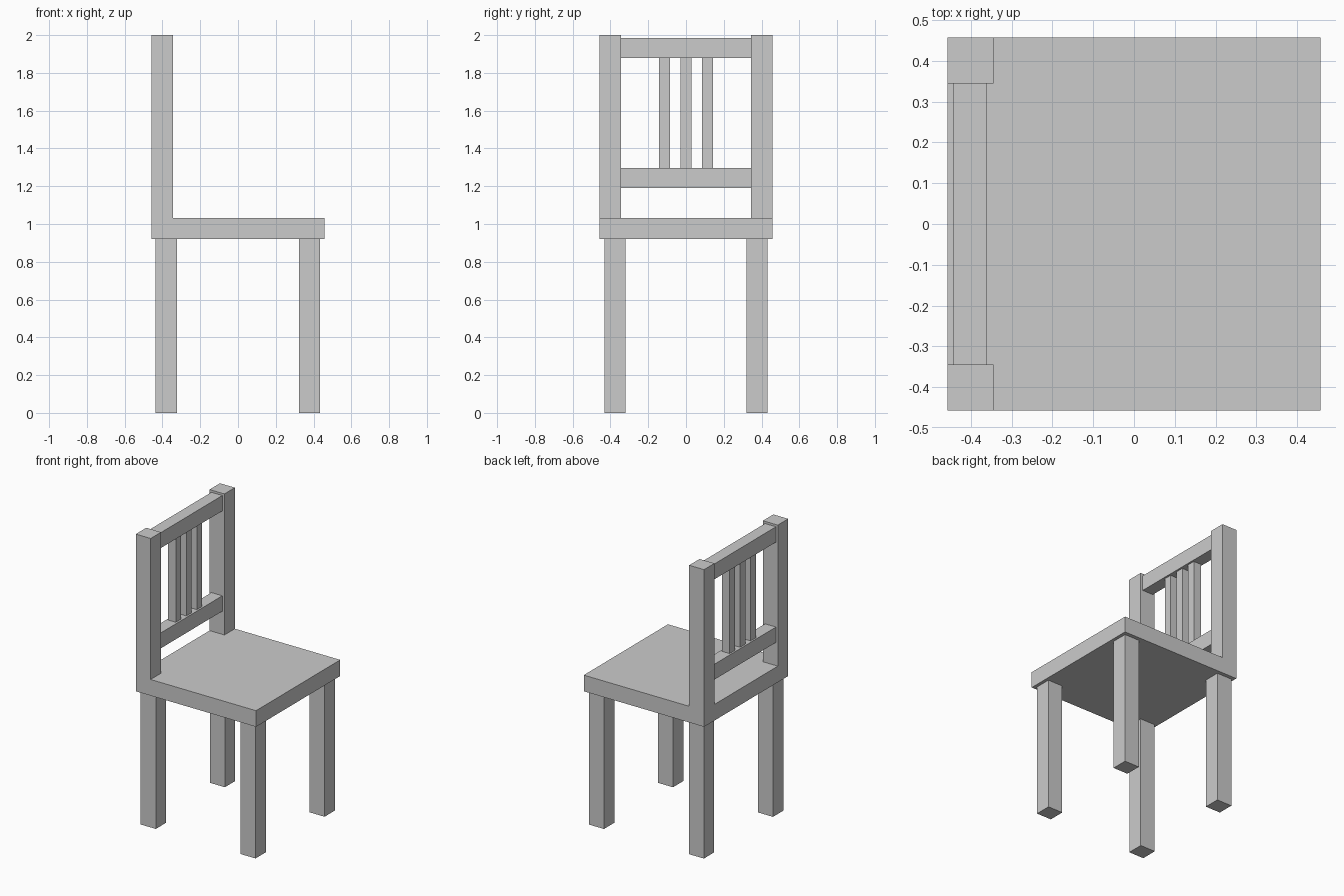
import bpy, bmesh
from mathutils import Vector, Matrix

if "Cube" in bpy.data.objects:
    bpy.data.objects.remove(bpy.data.objects["Cube"])


def box_bm(x, y, z):
    bm = bmesh.new()
    size = Matrix.Diagonal((x[1] - x[0], y[1] - y[0], z[1] - z[0], 1))
    mid = Matrix.Translation((sum(x) / 2, sum(y) / 2, sum(z) / 2))
    bmesh.ops.create_cube(bm, size=1, matrix=mid @ size)
    return bm


def finish(name, bm):
    bmesh.ops.recalc_face_normals(bm, faces=bm.faces)
    mesh = bpy.data.meshes.new(name)
    bm.to_mesh(mesh)
    bm.free()
    bpy.context.collection.objects.link(bpy.data.objects.new(name, mesh))


def box(name, x, y, z):
    finish(name, box_bm(x, y, z))


HALF, POST = 0.457, 0.344
SEAT_LOW, SEAT_TOP = 0.92, 1.031

# Seat with the two back posts extruded from its rear corners
bm = box_bm((-HALF, HALF), (-HALF, HALF), (SEAT_LOW, SEAT_TOP))
for co, no in (((-POST, 0, 0), (1, 0, 0)), ((0, POST, 0), (0, 1, 0)), ((0, -POST, 0), (0, 1, 0))):
    bmesh.ops.bisect_plane(bm, geom=bm.verts[:] + bm.edges[:] + bm.faces[:],
                           plane_co=co, plane_no=no)
bm.normal_update()
corners = [f for f in bm.faces if f.normal.z > 0.9
           and f.calc_center_median().x < -POST and abs(f.calc_center_median().y) > POST]
for f in bmesh.ops.extrude_discrete_faces(bm, faces=corners)["faces"]:
    bmesh.ops.translate(bm, verts=f.verts, vec=Vector((0, 0, 2 - SEAT_TOP)))
finish("seat_and_back_posts", bm)

# Legs
for side, y in (("right", (-0.431, -0.319)), ("left", (0.319, 0.431))):
    box("front_leg_" + side, (0.322, 0.435), y, (0, SEAT_LOW))
    box("rear_leg_" + side, (-0.438, -0.323), y, (0, SEAT_LOW))

# Back rails
for name, z in (("lower_rail", (1.19, 1.296)), ("top_rail", (1.879, 1.985))):
    box(name, (-0.443, -0.36), (-POST, POST), z)

# Back slats
for i in (-1, 0, 1):
    y = i * 0.114
    box(f"back_slat_{i + 2}", (-0.431, -0.373), (y - 0.028, y + 0.028), (1.296, 1.879))
